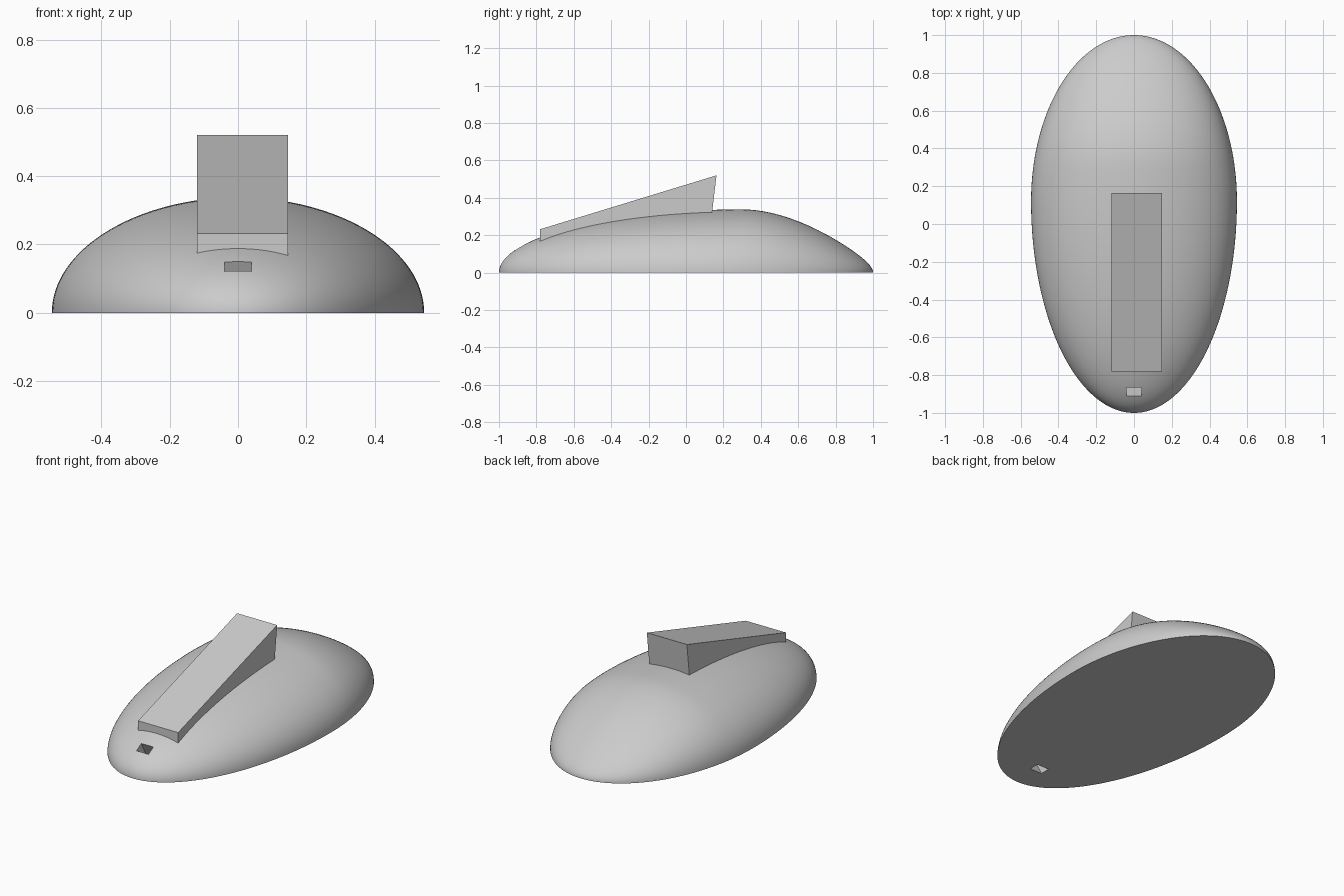
import bpy, bmesh, math

if "Cube" in bpy.data.objects:
    bpy.data.objects.remove(bpy.data.objects["Cube"])

grey = bpy.data.materials.new("plain grey")
grey.diffuse_color = (0.6, 0.6, 0.6, 1)
grey.use_nodes = True
grey.node_tree.nodes["Principled BSDF"].inputs["Base Color"].default_value = grey.diffuse_color


def make(name, bm):
    bmesh.ops.recalc_face_normals(bm, faces=bm.faces)
    me = bpy.data.meshes.new(name)
    bm.to_mesh(me)
    bm.free()
    me.materials.append(grey)
    ob = bpy.data.objects.new(name, me)
    bpy.context.collection.objects.link(ob)
    return ob


def prism(name, profile, x0, x1):
    """Extrude a (y, z) side profile from x0 to x1."""
    bm = bmesh.new()
    face = bm.faces.new([bm.verts.new((x0, y, z)) for y, z in profile])
    ext = bmesh.ops.extrude_face_region(bm, geom=[face])
    moved = [v for v in ext["geom"] if isinstance(v, bmesh.types.BMVert)]
    bmesh.ops.translate(bm, verts=moved, vec=(x1 - x0, 0, 0))
    return make(name, bm)


def half_width(y):
    reach = 0.88 if y > 0.12 else 1.12
    return 0.545 * math.sqrt(max(0, 1 - ((y - 0.12) / reach) ** 2))


def height(y):
    if y < 0.3:
        return 0.338 * math.sqrt(max(0, 1 - ((0.3 - y) / 1.3) ** 2))
    t = (1 - y) / 0.7
    return 0.338 * math.sqrt(max(0, 0.5 * t + 2 * t * t - 1.5 * t ** 3))


# Egg-shaped dome: half-ellipse sections along y, closed by a flat base
N, M = 96, 64
bm = bmesh.new()
rings = []
for i in range(1, N):
    y = -math.cos(math.pi * i / N)
    w, h = half_width(y), height(y)
    rings.append([bm.verts.new((w * math.cos(math.pi * j / M), y,
                                h * math.sin(math.pi * j / M) if 0 < j < M else 0))
                  for j in range(M + 1)])
for a, b in zip(rings, rings[1:]):
    for j in range(M):
        bm.faces.new((a[j], a[j + 1], b[j + 1], b[j]))
front, back = bm.verts.new((0, -1, 0)), bm.verts.new((0, 1, 0))
for tip, ring in ((front, rings[0]), (back, rings[-1])):
    for j in range(M):
        bm.faces.new((tip, ring[j], ring[j + 1]))
bm.faces.new([front] + [r[0] for r in rings] + [back] + [r[-1] for r in reversed(rings)])
dome = make("dome_body", bm)

# Slanted cord hole through the narrow front end
cutter = prism("hole_cutter", [(-0.843 + 0.0275, -0.05), (-0.783 + 0.0275, -0.05),
                               (-0.783 - 0.165, 0.3), (-0.843 - 0.165, 0.3)], -0.04, 0.04)
cutter.hide_render = True
mod = dome.modifiers.new("cord_hole", "BOOLEAN")
mod.operation, mod.solver, mod.object = "DIFFERENCE", "EXACT", cutter
bpy.context.view_layer.objects.active = dome
bpy.ops.object.select_all(action="DESELECT")
dome.select_set(True)
bpy.ops.object.modifier_apply(modifier=mod.name)
bpy.data.objects.remove(cutter)
bpy.ops.object.shade_smooth_by_angle(angle=math.radians(30))

# Wedge rising toward the back, sunk into the dome
prism("wedge", [(-0.78, 0.1), (-0.78, 0.232), (0.163, 0.52), (0.113, 0.1)], -0.12, 0.147)
